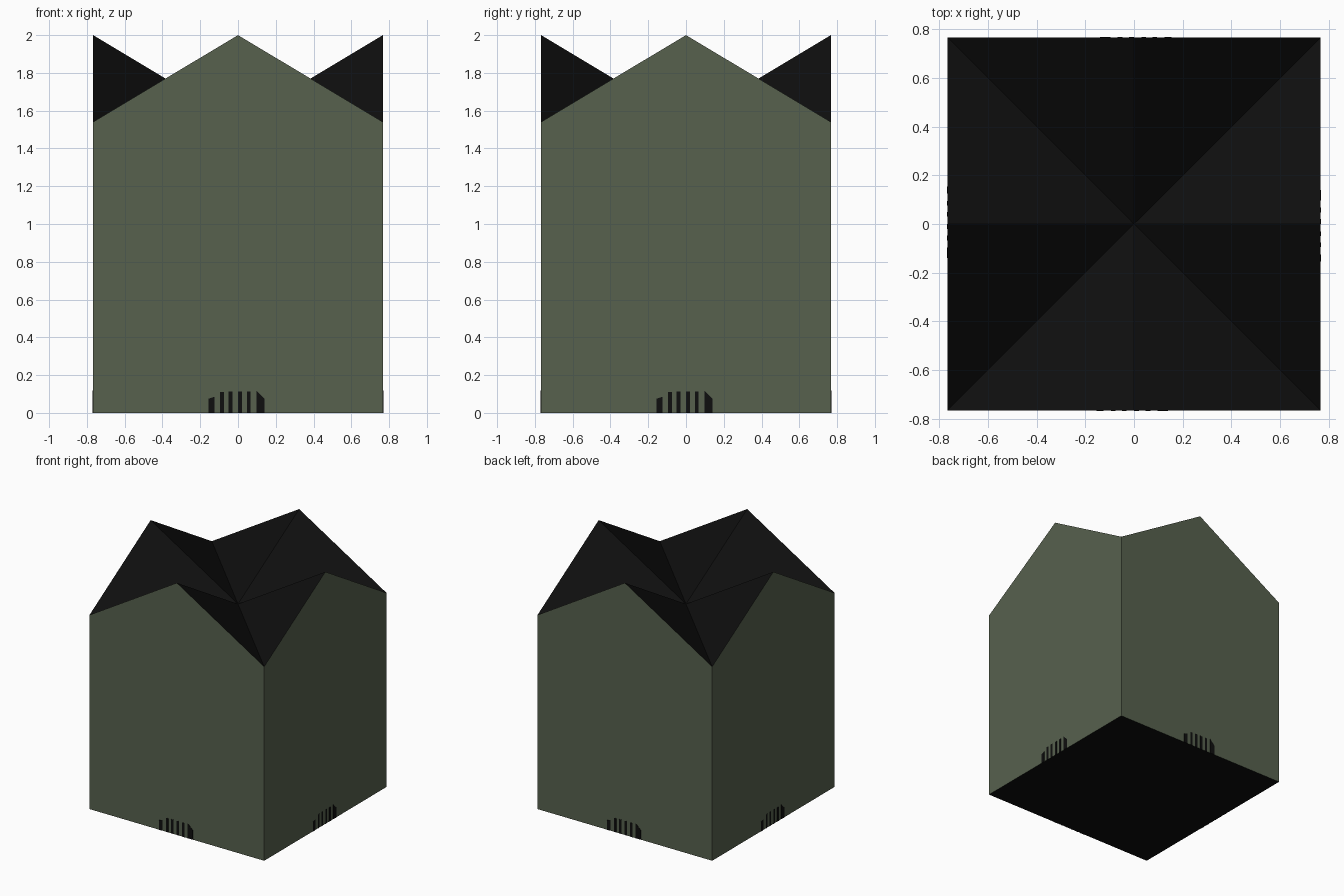
import bpy, bmesh, math
from mathutils import Matrix, Vector

if "Cube" in bpy.data.objects:
    bpy.data.objects.remove(bpy.data.objects["Cube"])

H, EAVE, PEAK = 0.767, 1.54, 2.0


def material(name, rgb):
    m = bpy.data.materials.new(name)
    m.diffuse_color = (*rgb, 1)
    m.use_nodes = True
    m.node_tree.nodes["Principled BSDF"].inputs["Base Color"].default_value = m.diffuse_color
    return m


green = material("moss green wall", (0.095, 0.120, 0.076))
black = material("black", (0.0045, 0.0045, 0.0045))


def make(name, bm, mat):
    bmesh.ops.remove_doubles(bm, verts=bm.verts, dist=1e-5)
    me = bpy.data.meshes.new(name)
    bm.to_mesh(me)
    bm.free()
    me.materials.append(mat)
    ob = bpy.data.objects.new(name, me)
    bpy.context.collection.objects.link(ob)
    return ob


def face(bm, pts, rot):
    return bm.faces.new([bm.verts.new(rot @ Vector(p)) for p in pts])


quarters = [Matrix.Rotation(i * math.pi / 2, 3, 'Z') for i in range(4)]

# Four gabled walls
walls = bmesh.new()
for r in quarters:
    face(walls, [(-H, -H, 0), (H, -H, 0), (H, -H, EAVE), (0, -H, PEAK), (-H, -H, EAVE)], r)
make("walls", walls, green)

# Folded roof: ridges slope from the gable peaks down to the centre
roof = bmesh.new()
for r in quarters:
    face(roof, [(-H, -H, EAVE), (0, -H, PEAK), (0, 0, EAVE)], r)
    face(roof, [(0, -H, PEAK), (H, -H, EAVE), (0, 0, EAVE)], r)
make("folded_roof", roof, black)

# Floor
floor = bmesh.new()
face(floor, [(-H, H, 0), (H, H, 0), (H, -H, 0), (-H, -H, 0)], Matrix.Identity(3))
make("floor", floor, black)

# Thin door slats at the foot of every wall: left, right, left height, right height
slats = [(-0.155, -0.125, 0.075, 0.085), (-0.095, -0.075, 0.11, 0.11),
         (-0.05, -0.03, 0.112, 0.112), (0.0, 0.02, 0.112, 0.112),
         (0.047, 0.067, 0.112, 0.112), (0.097, 0.14, 0.118, 0.075)]
door = bmesh.new()
for r in quarters:
    for x0, x1, z0, z1 in slats:
        y = -H - 0.002
        f = face(door, [(x0, y, 0), (x1, y, 0), (x1, y, z1), (x0, y, z0)], r)
        ext = bmesh.ops.extrude_face_region(door, geom=[f], use_keep_orig=True)
        vs = [v for v in ext["geom"] if isinstance(v, bmesh.types.BMVert)]
        bmesh.ops.translate(door, verts=vs, vec=r @ Vector((0, 0.002, 0)))
bmesh.ops.recalc_face_normals(door, faces=door.faces)
make("door_slats", door, black)
